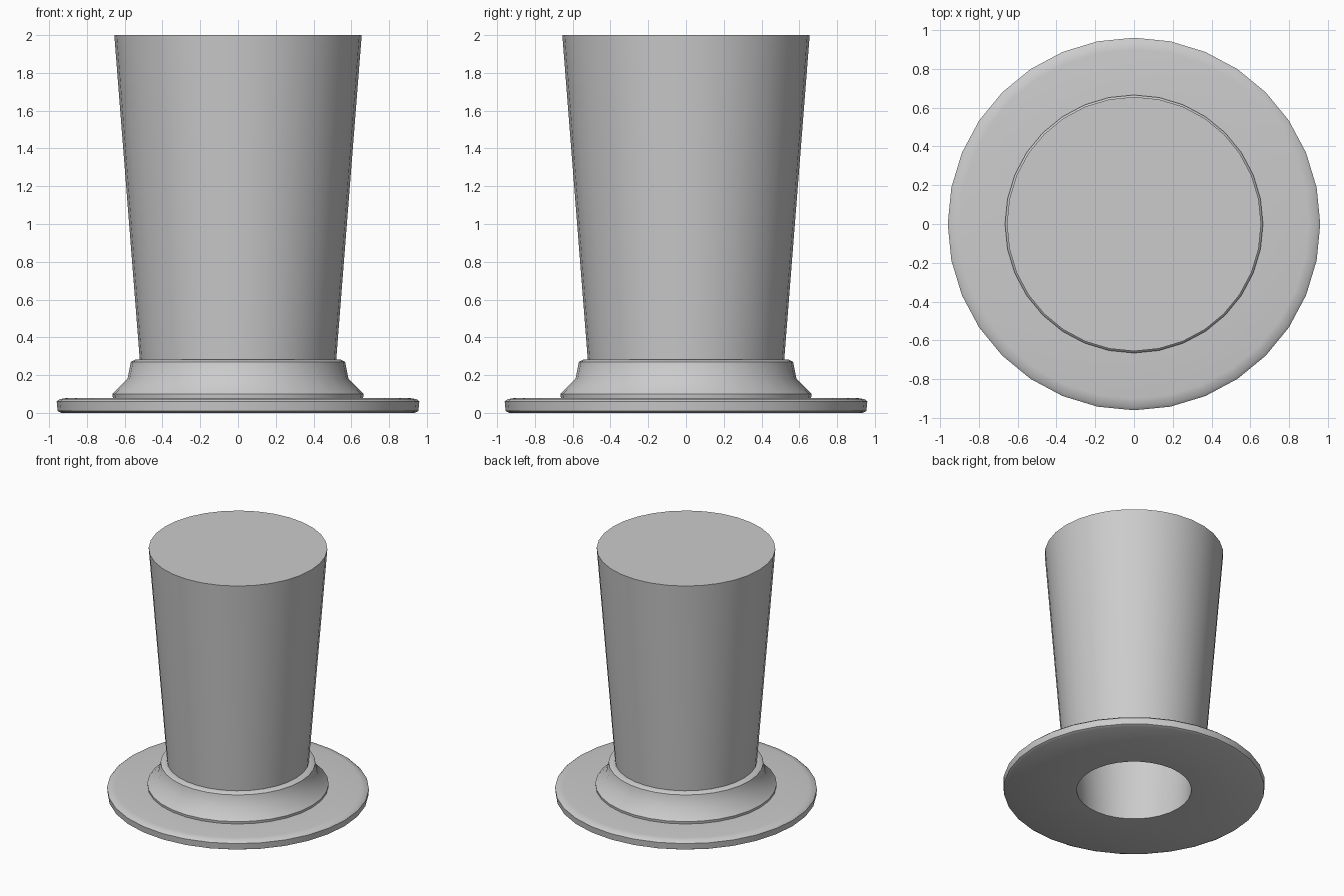
import bpy, bmesh, math

if "Cube" in bpy.data.objects:
    bpy.data.objects.remove(bpy.data.objects["Cube"])

SEGMENTS = 32


def lathe(name, profile, closed=False, angle=40):
    """Spin a (radius, z) profile around z; radius 0 ends become flat caps."""
    bm = bmesh.new()
    rings = []
    for r, z in profile:
        rings.append([bm.verts.new((r * math.cos(2 * math.pi * i / SEGMENTS),
                                    r * math.sin(2 * math.pi * i / SEGMENTS), z))
                      for i in range(SEGMENTS)])
    pairs = list(zip(rings, rings[1:]))
    if closed:
        pairs.append((rings[-1], rings[0]))
    for a, b in pairs:
        for i in range(SEGMENTS):
            j = (i + 1) % SEGMENTS
            bm.faces.new((a[i], a[j], b[j], b[i]))
    if not closed:
        bm.faces.new(rings[0])
        bm.faces.new(rings[-1])
    bmesh.ops.recalc_face_normals(bm, faces=bm.faces)
    mesh = bpy.data.meshes.new(name)
    bm.to_mesh(mesh)
    bm.free()
    ob = bpy.data.objects.new(name, mesh)
    bpy.context.collection.objects.link(ob)
    bpy.ops.object.select_all(action='DESELECT')
    ob.select_set(True)
    bpy.context.view_layer.objects.active = ob
    bpy.ops.object.shade_smooth_by_angle(angle=math.radians(angle))
    return ob


# Crown and brim: one hollow shell, from the inside ceiling to the top disc
lathe("crown_and_brim", [
    (0.57, 1.92), (0.425, 0.08), (0.42, 0.0),
    (0.935, 0.0), (0.955, 0.01), (0.96, 0.06), (0.945, 0.073), (0.90, 0.08),
    (0.505, 0.08), (0.52, 0.28), (0.655, 2.0),
])

# Flared band around the foot of the crown
lathe("hat_band", [
    (0.50, 0.075), (0.662, 0.075), (0.665, 0.10), (0.585, 0.18),
    (0.567, 0.27), (0.545, 0.282), (0.515, 0.282),
], closed=True, angle=50)
